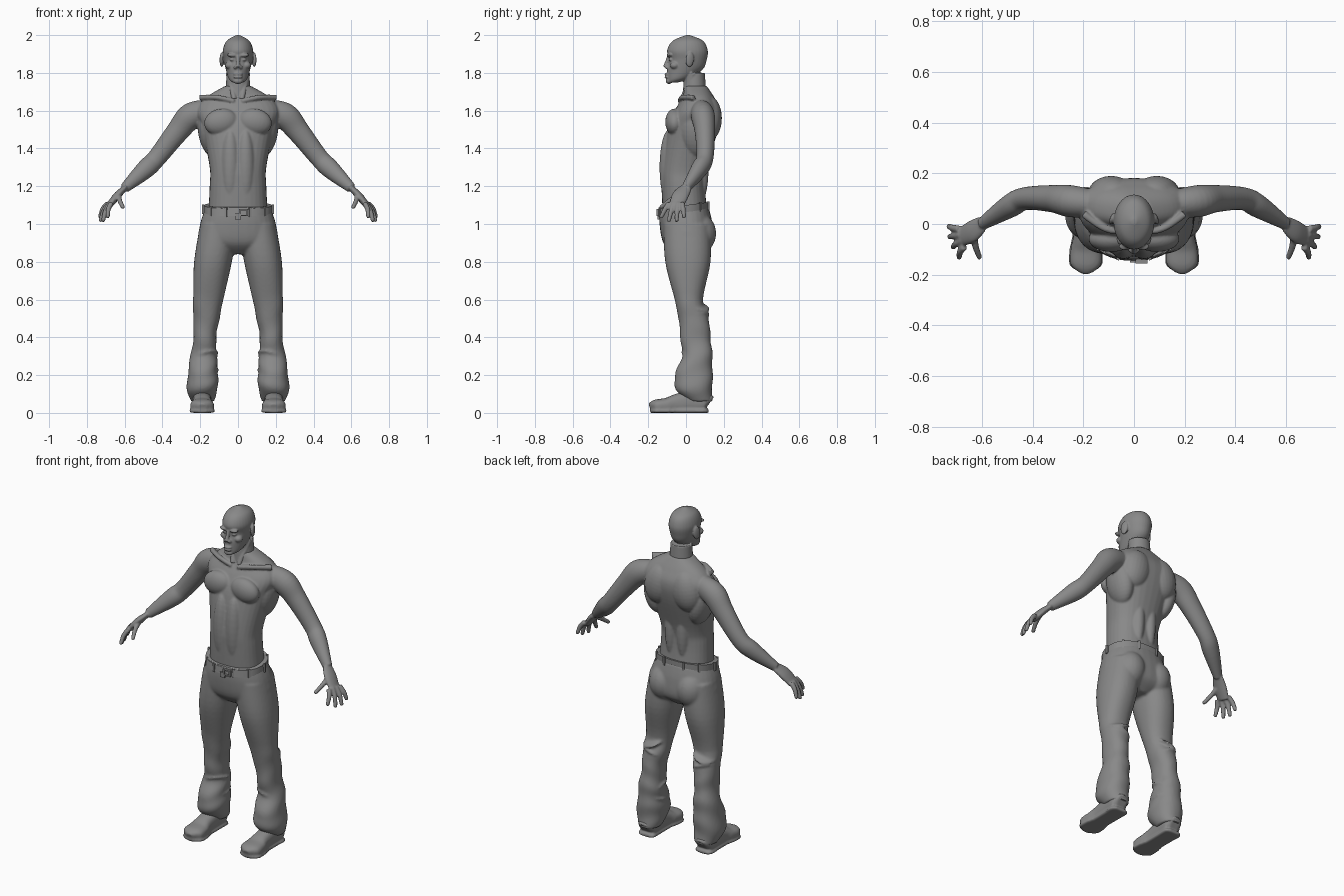
import bpy, bmesh, math
from mathutils import Vector, Matrix, Euler

if "Cube" in bpy.data.objects:
    bpy.data.objects.remove(bpy.data.objects["Cube"])

grey = bpy.data.materials.new("plain grey")
grey.use_nodes = True
colour = (.25, .25, .25, 1)
grey.diffuse_color = colour
grey.node_tree.nodes["Principled BSDF"].inputs["Base Color"].default_value = colour


def spline(points, steps=6):
    """Smooth curve through rows of x, y, z, half width, half depth."""
    rows = [Vector(p) for p in points]
    last = len(rows) - 1
    out = []
    for i in range(last):
        start, end = rows[i], rows[i + 1]
        leave = (end - rows[max(i - 1, 0)]) / 2
        arrive = (rows[min(i + 2, last)] - start) / 2
        for k in range(steps):
            t = k / steps
            rest = 1 - t
            ease = t * t * (3 - 2 * t)
            bend = leave * (t * rest * rest) - arrive * (t * t * rest)
            out.append(start.lerp(end, ease) + bend)
    return out + [rows[-1]]


def loft(bm, points, hint=(0, 1, 0), level=False, power=2, sides=32, fold=0):
    """Closed skin over rounded rings along a path."""
    rows = spline(points)
    rings = []
    for i, row in enumerate(rows):
        centre = row.to_3d()
        ahead = rows[min(i + 1, len(rows) - 1)].to_3d()
        behind = rows[max(i - 1, 0)].to_3d()
        along = Vector((0, 0, -1)) if level else (ahead - behind).normalized()
        deep = Vector(hint)
        deep = (deep - along * deep.dot(along)).normalized()
        wide = along.cross(deep)
        loose = fold * max(0, min(1, 2 - 3 * centre.z))
        ring = []
        for k in range(sides):
            angle = math.tau * k / sides
            cos, sin = math.cos(angle), math.sin(angle)
            across = math.copysign(abs(cos) ** (2 / power), cos) * row[3]
            inward = math.copysign(abs(sin) ** (2 / power), sin) * row[4]
            swell = 1 + loose * math.sin(50 * centre.z + 2 * math.cos(angle + 6 * centre.z))
            ring.append(bm.verts.new(centre + (wide * across + deep * inward) * swell))
        rings.append(ring)
    for upper, lower in zip(rings, rings[1:]):
        for k in range(sides):
            j = (k + 1) % sides
            bm.faces.new((upper[k], upper[j], lower[j], lower[k]))
    bm.faces.new(rings[0][::-1])
    bm.faces.new(rings[-1])


def limb(bm, rows, squash=1.0):
    """Tube through rows of x, y, z, radius."""
    loft(bm, [(x, y, z, radius, radius * squash) for x, y, z, radius in rows])


def column(bm, rows, centre=lambda z: 0, **shape):
    """Upright form from rows of height, half width, front y, back y."""
    points = [(centre(z), (front + back) / 2, z, half, (back - front) / 2)
              for z, half, front, back in rows]
    loft(bm, points, level=True, **shape)


def blob(bm, at, size, turn=(0, 0, 0)):
    matrix = Matrix.LocRotScale(Vector(at), Euler(turn), Vector(size))
    bmesh.ops.create_uvsphere(bm, u_segments=24, v_segments=16, radius=1, matrix=matrix)


def box(bm, at, size, spin=0):
    matrix = Matrix.LocRotScale(Vector(at), Euler((0, 0, spin)), Vector(size))
    bmesh.ops.create_cube(bm, size=1, matrix=matrix)


def finger(bm, base, tip):
    """Slightly bent finger with a rounded tip."""
    middle = base.lerp(tip, .5) + Vector((.006, 0, .004))
    limb(bm, [(*base, .014), (*middle, .013), (*tip, .011)])
    blob(bm, at=tip, size=(.011, .011, .011))


def mirror(bm):
    bmesh.ops.mirror(bm, geom=bm.verts[:] + bm.edges[:] + bm.faces[:], axis='X', merge_dist=0)


def finish(name, bm, voxel=0):
    """Make the object, fusing its parts into one soft skin if a voxel size is given."""
    bmesh.ops.recalc_face_normals(bm, faces=bm.faces)
    mesh = bpy.data.meshes.new(name)
    bm.to_mesh(mesh)
    bm.free()
    part = bpy.data.objects.new(name, mesh)
    bpy.context.collection.objects.link(part)
    bpy.ops.object.select_all(action='DESELECT')
    bpy.context.view_layer.objects.active = part
    part.select_set(True)
    if voxel:
        fuse = part.modifiers.new("fuse", 'REMESH')
        fuse.mode = 'VOXEL'
        fuse.voxel_size = voxel
        soften = part.modifiers.new("soften", 'SMOOTH')
        soften.iterations = 3
        for modifier in ("fuse", "soften"):
            bpy.ops.object.modifier_apply(modifier=modifier)
    part.data.materials.clear()
    part.data.materials.append(grey)
    bpy.ops.object.shade_smooth_by_angle(angle=math.radians(45))


# Arms and palms
body = bmesh.new()
limb(body, [(.16, .08, 1.6, .06), (.25, .09, 1.57, .07), (.32, .1, 1.49, .06), (.43, .1, 1.35, .05),
            (.49, .07, 1.29, .05), (.6, 0, 1.19, .027)], squash=.9)
limb(body, [(.6, 0, 1.19, .015), (.64, -.03, 1.15, .02), (.68, -.05, 1.1, .017)], squash=2.2)

# Fingers spread from index to little, the middle two longer, then the thumb
for i in range(4):
    share = i / 3
    knuckle = Vector((.67, -.09, 1.11)).lerp(Vector((.69, -.02, 1.11)), share)
    tip = Vector((.69, -.13, 1.04)).lerp(Vector((.73, -.01, 1.04)), share)
    if i in (1, 2):
        tip += Vector((.01, 0, -.02))
    finger(body, knuckle, tip)
finger(body, Vector((.63, -.04, 1.15)), Vector((.61, -.13, 1.09)))

# Chest, belly, spine, shoulder blade and flank muscles
blob(body, at=(.09, -.06, 1.54), size=(.09, .05, .07), turn=(0, .2, 0))
blob(body, at=(.04, -.09, 1.3), size=(.05, .05, .2))
blob(body, at=(.04, .07, 1.3), size=(.04, .05, .2))
blob(body, at=(.09, .12, 1.56), size=(.09, .07, .12), turn=(0, -.2, 0))
blob(body, at=(.15, .06, 1.48), size=(.06, .09, .13), turn=(0, .2, 0))

# Collar bones
limb(body, [(.02, -.03, 1.65, .013), (.11, -.02, 1.67, .013), (.2, .04, 1.67, .015)])
mirror(body)

# Torso
column(body, [(1, .16, -.12, .12), (1.2, .15, -.13, .1), (1.3, .15, -.13, .11), (1.5, .19, -.1, .17),
              (1.6, .22, -.06, .18), (1.67, .17, -.02, .15), (1.73, .07, -.01, .11)], power=2.3)
finish("body", body, voxel=.0058)

# Neck cords, brow, eyes, cheeks, nostrils and ears
head = bmesh.new()
limb(head, [(.02, -.02, 1.66, .014), (.05, .04, 1.8, .016)])
blob(head, at=(.03, -.085, 1.893), size=(.03, .018, .01), turn=(0, -.1, -.2))
blob(head, at=(.03, -.08, 1.87), size=(.015, .012, .008))
blob(head, at=(.045, -.06, 1.84), size=(.024, .025, .02))
blob(head, at=(.014, -.1, 1.83), size=(.01, .013, .01))
blob(head, at=(.086, .02, 1.87), size=(.01, .023, .04), turn=(-.1, 0, .3))
mirror(head)

# Neck and skull
column(head, [(1.64, .07, -.02, .11), (1.8, .06, -.01, .1)])
column(head, [(1.75, .03, -.1, -.04), (1.77, .05, -.1, .02), (1.82, .065, -.1, .09), (1.87, .075, -.09, .11),
              (1.92, .08, -.1, .115), (1.97, .06, -.07, .09), (2, .01, 0, .02)])

# Nose, lips and chin
limb(head, [(0, -.09, 1.89, .01), (0, -.1, 1.86, .01), (0, -.11, 1.83, .013)])
for height in (1.793, 1.777):
    blob(head, at=(0, -.098, height), size=(.025, .016, .007))
blob(head, at=(0, -.09, 1.757), size=(.026, .018, .016))
finish("head", head, voxel=.0045)

# Trouser legs with loose folds, bowing outward toward the ground
trousers = bmesh.new()
column(trousers, [(1, .1, -.12, .13), (.8, .1, -.11, .13), (.6, .08, -.06, .09), (.5, .07, -.04, .12),
                  (.4, .06, -.03, .13), (.3, .07, -.02, .14), (.2, .08, -.06, .14), (.12, .08, -.05, .14),
                  (.06, .06, .01, .14)], centre=lambda z: .19 - .09 * z * z, power=2.2, fold=.035)

# Slanted knee and calf creases
for height, tilt in ((.57, .3), (.5, -.3), (.3, .3), (.24, -.2)):
    blob(trousers, at=(.17, .05, height), size=(.07, .08, .016), turn=(-tilt, tilt, 0))

# Seat and hips
blob(trousers, at=(.09, .06, .95), size=(.09, .1, .11))
mirror(trousers)
column(trousers, [(1.09, .17, -.14, .12), (1, .2, -.14, .14), (.9, .2, -.12, .14), (.84, .06, -.06, .08)],
       power=2.3)
finish("trousers", trousers, voxel=.008)

# Waistband, lower at the front
slope = .13
band = bmesh.new()
column(band, [(1.06, .18, -.145, .12), (1.1, .18, -.14, .12)], power=2.3, sides=64)
for vert in band.verts:
    vert.co.z += slope * vert.co.y
finish("waistband", band)

# Belt loops
loops = bmesh.new()
for degrees in (-70, -40, 0, 40, 70):
    angle = math.radians(degrees)
    x, y = .185 * math.cos(angle), .135 * math.sin(angle) - .01
    box(loops, at=(x, y, 1.08 + slope * y), size=(.012, .012, .05), spin=angle)
mirror(loops)
finish("belt_loops", loops)

# Open buckle beside the fly button
buckle = bmesh.new()
for side in (-1, 1):
    box(buckle, at=(.03 + .02 * side, -.148, 1.06), size=(.008, .014, .036))
    box(buckle, at=(.03, -.148, 1.06 + .015 * side), size=(.048, .014, .007))
box(buckle, at=(0, -.145, 1.04), size=(.03, .012, .03))
finish("buckle", buckle)

# Shoes as rows of y, half width, height, with a wider thin sole
shoes = bmesh.new()
outline = [(.12, .03, .09), (.1, .05, .11), (.03, .05, .12), (-.05, .05, .1), (-.1, .06, .08),
           (-.16, .06, .07), (-.19, .02, .05)]
for welt, limit, power in ((0, 1, 2.5), (.005, .02, 4)):
    points = [(.19, y, min(height, limit) / 2, half + welt, min(height, limit) / 2)
              for y, half, height in outline]
    loft(shoes, points, hint=(0, 0, 1), power=power)
mirror(shoes)
finish("shoes", shoes, voxel=.007)
